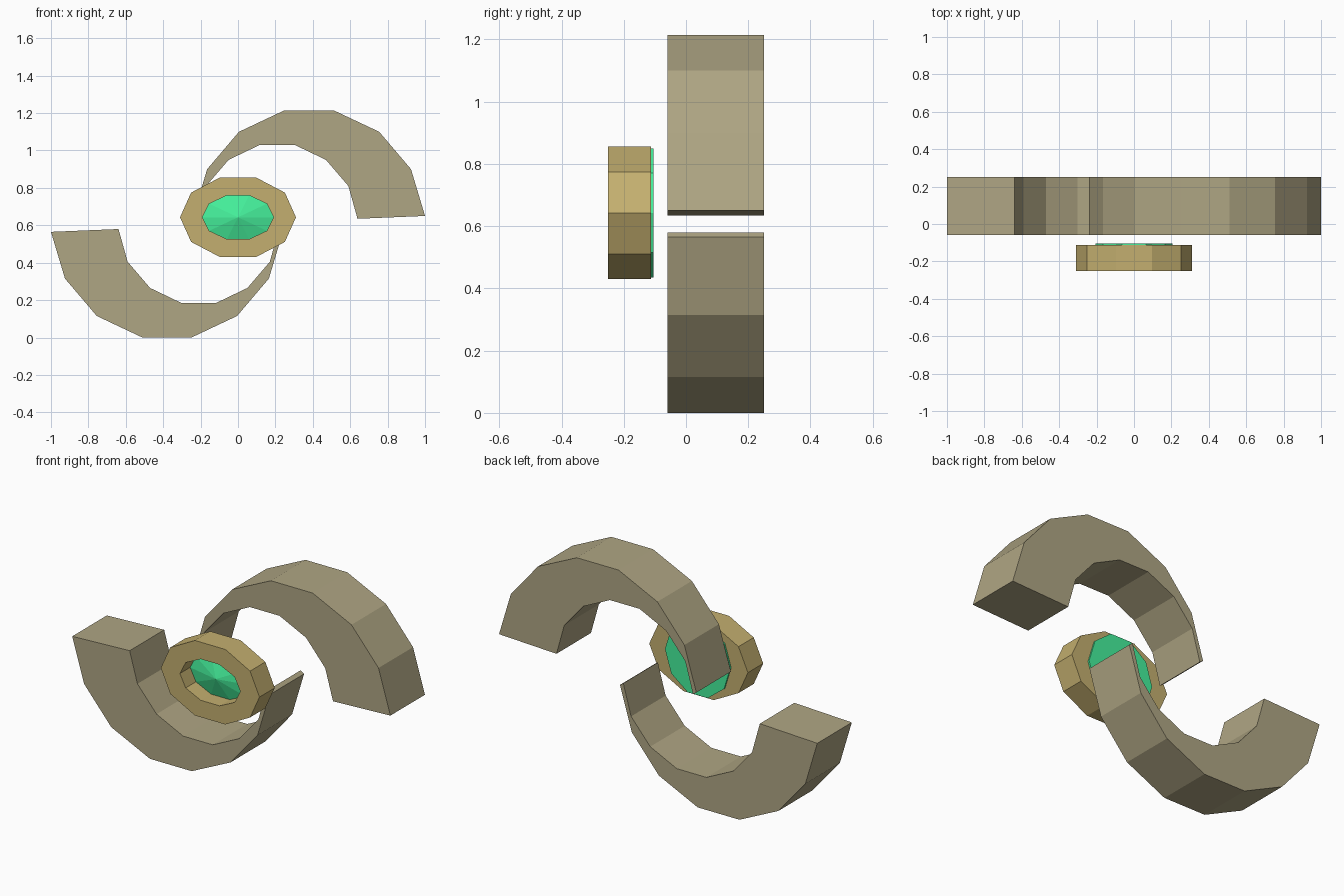
import bpy, bmesh, math

if "Cube" in bpy.data.objects:
    bpy.data.objects.remove(bpy.data.objects["Cube"])

MID_Z = 0.6075   # the two arms are half-turn copies about this height
HUB_Z = 0.643    # centre of the ring and gem
SIDES = 10


def material(name, rgb):
    m = bpy.data.materials.new(name)
    m.diffuse_color = (*rgb, 1)
    m.use_nodes = True
    m.node_tree.nodes["Principled BSDF"].inputs["Base Color"].default_value = m.diffuse_color
    return m


def finish(name, bm, mat):
    bmesh.ops.recalc_face_normals(bm, faces=bm.faces)
    me = bpy.data.meshes.new(name)
    bm.to_mesh(me)
    bm.free()
    me.materials.append(mat)
    ob = bpy.data.objects.new(name, me)
    bpy.context.collection.objects.link(ob)
    return ob


def ellipse(bm, rx, rz, y):
    return [bm.verts.new((rx * math.cos(a), y, HUB_Z + rz * math.sin(a)))
            for a in (2 * math.pi * i / SIDES for i in range(SIDES))]


def bridge(bm, a, b):
    n = len(a)
    for i in range(n):
        j = (i + 1) % n
        bm.faces.new((a[i], a[j], b[j], b[i]))


# Half of each arc as (offset from arc centre, z); the other half is mirrored
OUTER = [(0.62, 0.565), (0.545, 0.315), (0.375, 0.115), (0.131, 0.0)]
INNER = [(0.429, 0.58), (0.38, 0.405), (0.26, 0.265), (0.093, 0.185)]


def arc(half, cx):
    return [(cx - x, z) for x, z in half] + [(cx + x, z) for x, z in reversed(half)]


def arm(name, turned, mat):
    outer, inner = arc(OUTER, -0.38), arc(INNER, -0.21)
    if turned:
        outer, inner = ([(-x, 2 * MID_Z - z) for x, z in p] for p in (outer, inner))
    bm = bmesh.new()
    sections = []
    for (ox, oz), (ix, iz) in zip(outer, inner):
        sections.append([bm.verts.new(c) for c in (
            (ox, -0.06, oz), (ix, -0.06, iz), (ix, 0.25, iz), (ox, 0.25, oz))])
    for a, b in zip(sections, sections[1:]):
        bridge(bm, a, b)
    bm.faces.new(sections[0])
    bm.faces.new(sections[-1])
    return finish(name, bm, mat)


stone = material("stone", (0.43, 0.38, 0.23))
gold = material("gold", (0.55, 0.43, 0.16))
green = material("green", (0.06, 0.87, 0.33))

# Curved tapering arms
arm("lower_arm", False, stone)
arm("upper_arm", True, stone)

# Oval ring in front of the arms
bm = bmesh.new()
loops = [ellipse(bm, *p) for p in (
    (0.31, 0.224, -0.25), (0.31, 0.224, -0.113),
    (0.19, 0.123, -0.113), (0.19, 0.123, -0.25))]
for i in range(4):
    bridge(bm, loops[i], loops[(i + 1) % 4])
finish("ring", bm, gold)

# Faceted gem set in the ring, flat at the back
bm = bmesh.new()
loops = [ellipse(bm, *p) for p in (
    (0.19, 0.123, -0.158), (0.205, 0.218, -0.115), (0.205, 0.218, -0.104))]
for a, b in zip(loops, loops[1:]):
    bridge(bm, a, b)
bm.faces.new(loops[-1])
apex = bm.verts.new((0, -0.20, HUB_Z))
for i in range(SIDES):
    bm.faces.new((loops[0][i], loops[0][(i + 1) % SIDES], apex))
finish("gem", bm, green)
